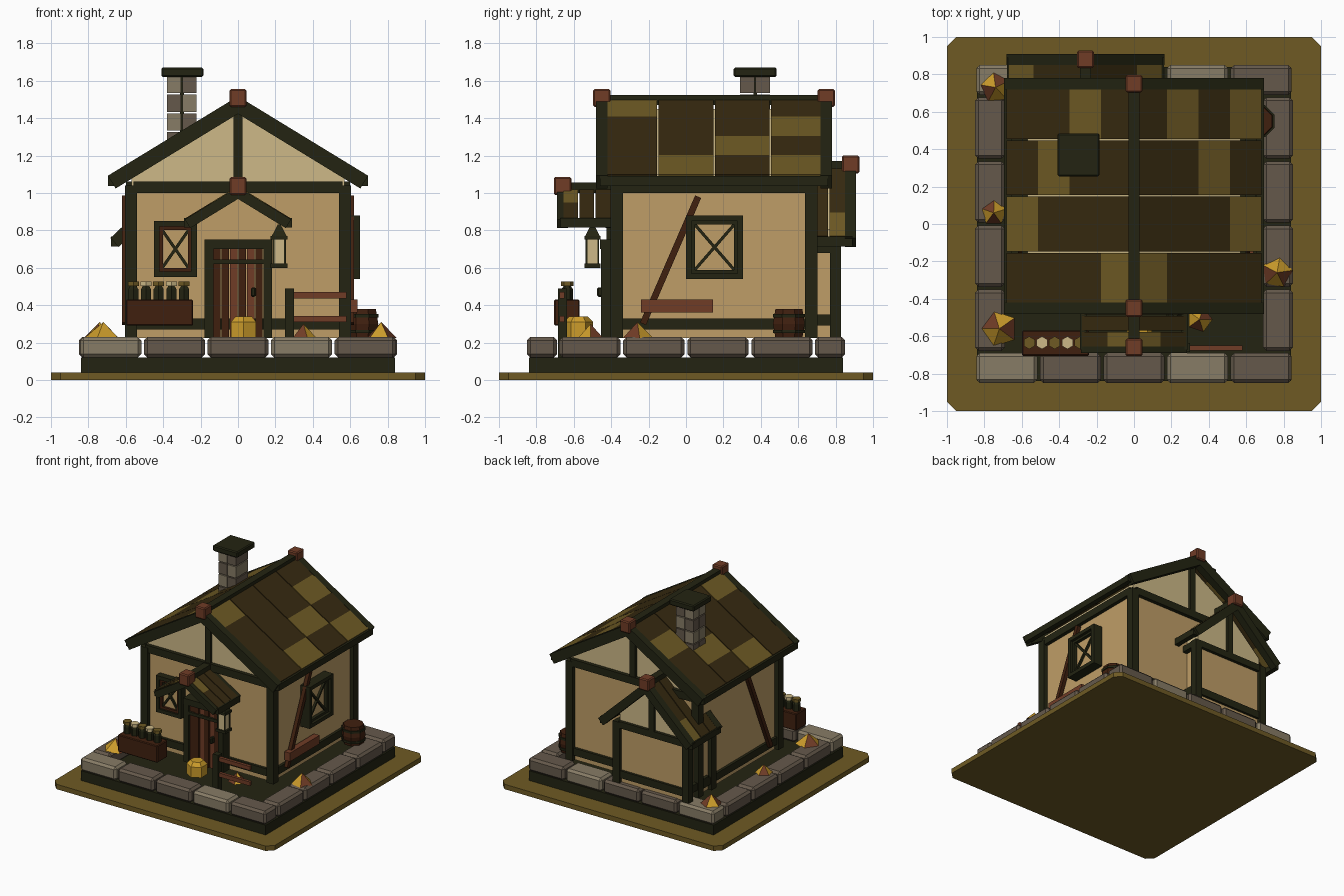
import bpy, bmesh, math
from mathutils import Vector, Matrix

if "Cube" in bpy.data.objects:
    bpy.data.objects.remove(bpy.data.objects["Cube"])


def material(name, hexcode):
    m = bpy.data.materials.new(name)
    rgb = [int(hexcode[i:i + 2], 16) / 255 for i in (0, 2, 4)]
    m.diffuse_color = [((c + 0.055) / 1.055) ** 2.4 for c in rgb] + [1]
    m.use_nodes = True
    m.node_tree.nodes["Principled BSDF"].inputs["Base Color"].default_value = m.diffuse_color
    return m


DARK = material("dark timber", "232412")
OLIVE = material("olive mustard", "6e5a24")
ROOF = material("dark thatch", "372a10")
LIGHT = material("light stone", "877c66")
GREY = material("grey stone", "65594b")
TAN = material("tan plaster", "bf9e67")
CREAM = material("cream plaster", "cdb987")
BROWN = material("dark brown wood", "40200f")
RED = material("red brown wood", "703c26")
GOLD = material("gold", "cc9c2b")


def finish(name, bm, *mats, bevel=0):
    bmesh.ops.recalc_face_normals(bm, faces=bm.faces)
    me = bpy.data.meshes.new(name)
    bm.to_mesh(me)
    bm.free()
    ob = bpy.data.objects.new(name, me)
    bpy.context.collection.objects.link(ob)
    for m in mats:
        me.materials.append(m)
    if bevel:
        b = ob.modifiers.new("bevel", 'BEVEL')
        b.width, b.segments = bevel, 1
    return ob


def box(name, x0, x1, y0, y1, z0, z1, mat, bevel=0):
    bm = bmesh.new()
    size = Matrix.Diagonal((abs(x1 - x0), abs(y1 - y0), abs(z1 - z0), 1))
    mid = Matrix.Translation(((x0 + x1) / 2, (y0 + y1) / 2, (z0 + z1) / 2))
    bmesh.ops.create_cube(bm, size=1, matrix=mid @ size)
    return finish(name, bm, mat, bevel=bevel)


def beam(name, p, q, axis, depth, thick, mat):
    """Bar from p to q; depth runs along axis, thick across it."""
    p, q, a = Vector(p), Vector(q), Vector(axis)
    d = (q - p).normalized()
    rot = Matrix((d, a, d.cross(a))).transposed().to_4x4()
    bm = bmesh.new()
    bmesh.ops.create_cube(bm, size=1, matrix=Matrix.Translation((p + q) / 2) @ rot
                          @ Matrix.Diagonal(((q - p).length, depth, thick, 1)))
    return finish(name, bm, mat)


def cone(name, x, y, z0, z1, r0, r1, sides, mat, turn=0, mats=()):
    bm = bmesh.new()
    bmesh.ops.create_cone(bm, cap_ends=True, segments=sides, radius1=r0, radius2=r1, depth=z1 - z0,
                          matrix=Matrix.Translation((x, y, (z0 + z1) / 2)) @ Matrix.Rotation(turn, 4, 'Z'))
    if mats:
        for i, f in enumerate(bm.faces):
            f.material_index = i % 2
    return finish(name, bm, mat, *mats)


def gable(name, cx, half, z0, ridge, slope, y0, y1, mat):
    zs = ridge - half * slope
    prof = [(-half, z0), (half, z0), (half, zs), (0, ridge), (-half, zs)]
    bm = bmesh.new()
    f = bm.faces.new([bm.verts.new((cx + x, y0, z)) for x, z in prof])
    ext = bmesh.ops.extrude_face_region(bm, geom=[f])
    bmesh.ops.translate(bm, vec=(0, y1 - y0, 0), verts=[v for v in ext['geom'] if isinstance(v, bmesh.types.BMVert)])
    return finish(name, bm, mat)


def roof(name, cx, rz, half, ez, y0, y1, rows, cols, thick, caps):
    """Pitched roof: rafters at both ends, ridge, eaves, chequered panels, ridge caps."""
    slope = (rz - ez) / half
    box(name + "_ridge", cx - .03, cx + .03, y0 + .01, y1 - .01, rz, rz + .055, DARK)
    for cy in caps:
        box(name + "_ridge_cap", cx - .045, cx + .045, cy - .047, cy + .047, rz - .01, rz + .085, RED, .008)
    for s in (-1, 1):
        for y in (y0 + .03, y1 - .03):
            beam(name + "_rafter", (cx, y, rz), (cx + s * half, y, ez), (0, 1, 0), .06, thick, DARK)
        xe = cx + s * half
        box(name + "_eave", xe - .02, xe + .02, y0 + .02, y1 - .02, ez - .02, ez + .032, DARK)
        ys, pitch = y0 + .03, (y1 - y0 - .06) / cols
        for c in range(cols):
            for r in range(rows):
                a, b = half * r / rows, half * (r + 1) / rows
                light = (r + c) % 4 == 0 or (s > 0 and r == c == 3)
                y = ys + pitch * (c + .5)
                lift = thick * .35
                beam(name + "_panel", (cx + s * a, y, rz - a * slope + lift),
                     (cx + s * b, y, rz - b * slope + lift), (0, 1, 0), pitch - .008, .03,
                     OLIVE if light else ROOF)


def window(name, u0, u1, v0, v1, put, axis, inner):
    """Framed window with crossed bars; put maps (u, out, v) to the wall."""
    def part(n, a, b, c, d, o, m):
        p, q = put(a, 0, c), put(b, o, d)
        box(name + n, p[0], q[0], p[1], q[1], p[2], q[2], m)
    for i, (o, w, m) in enumerate(((0, .03, DARK), (.03, .018, inner))):
        a, b, c, d, h = u0 + o, u1 - o, v0 + o, v1 - o, .055 - o / 2
        part("_frame_side", a, a + w, c, d, h, m)
        part("_frame_side", b - w, b, c, d, h, m)
        part("_frame_rail", a + w, b - w, c, c + w, h, m)
        part("_frame_rail", a + w, b - w, d - w, d, h, m)
    part("_pane", u0 + .02, u1 - .02, v0 + .02, v1 - .02, .022, TAN)
    for c, d in ((v0, v1), (v1, v0)):
        s = 1 if d > c else -1
        beam(name + "_cross_bar", put(u0 + .035, .027, c + s * .035), put(u1 - .035, .027, d - s * .035),
             axis, .02, .016, DARK)


# Ground plate with clipped corners and dark foundation
bm = bmesh.new()
prof = [(1, .95), (.95, 1), (-.95, 1), (-1, .95), (-1, -.95), (-.95, -1), (.95, -1), (1, -.95)]
f = bm.faces.new([bm.verts.new((x, y, 0)) for x, y in prof])
e = bmesh.ops.extrude_face_region(bm, geom=[f])
bmesh.ops.translate(bm, vec=(0, 0, .04), verts=[v for v in e['geom'] if isinstance(v, bmesh.types.BMVert)])
finish("ground_plate", bm, OLIVE)
box("foundation", -.84, .84, -.84, .84, .04, .12, DARK)

# Ring of kerb stones
for s in (-1, 1):
    for i in range(5):
        x = -.85 + .34 * i
        box("kerb_stone", x + .007, x + .333, s * .69, s * .85, .12, .23, LIGHT if i % 3 == 0 else GREY, .018)
    for i in range(4):
        y = -.685 + .3425 * i
        box("kerb_stone_side", s * .69, s * .85, y + .007, y + .335, .12, .23, GREY, .018)

# Main house: walls, timber frame, gable, roof
box("house_walls", -.57, .57, -.37, .67, .225, 1.03, TAN)
gable("house_gable", 0, .57, 1.03, 1.45, .615, -.37, .67, CREAM)
for y in (-.37, .67):
    for s in (-1, 1):
        box("corner_post", s * .54, s * .605, y - .033, y + .033, .225, 1.04, DARK)
    box("gable_beam", -.56, .56, y - .03, y + .03, 1.0, 1.06, DARK)
    box("gable_post", -.025, .025, y - .025, y + .025, 1.06, 1.44, DARK)
    box("sill_beam", -.55, .55, y - .022, y + .022, .27, .33, DARK)
for s in (-1, 1):
    box("side_top_beam", s * .54, s * .6, -.36, .66, 1.0, 1.06, DARK)
    box("side_sill_beam", s * .55, s * .592, -.36, .66, .27, .33, DARK)
    beam("leaning_pole", (s * .605, -.23, .30), (s * .605, .065, .98), (1, 0, 0), .03, .035, BROWN)
roof("main_roof", 0, 1.47, .675, 1.058, -.48, .78, 4, 4, .08, (-.45, .75))

# Rear extension
box("extension_walls", -.56, .04, .5, .80, .225, .73, TAN)
gable("extension_gable", -.26, .30, .73, 1.09, .95, .5, .80, CREAM)
for x in (-.575, .055):
    box("extension_post", x - .03, x + .03, .77, .83, .225, .73, DARK)
    box("extension_side_beam", x - .025, x + .025, .55, .80, .68, .73, DARK)
    box("extension_side_sill", x - .02, x + .02, .55, .80, .29, .35, DARK)
box("extension_inner_post", -.605, -.55, .47, .53, .225, .74, DARK)
box("extension_beam", -.56, .04, .775, .825, .68, .735, DARK)
box("extension_sill", -.56, .04, .78, .82, .27, .33, DARK)
box("extension_gable_post", -.285, -.235, .775, .825, .73, 1.08, DARK)
roof("extension_roof", -.26, 1.115, .40, .735, .5, .91, 3, 3, .065, (.88,))

# Chimney: stacked stones around a dark core
box("chimney_core", -.31, -.29, .36, .38, 1.15, 1.62, DARK)
for k in range(5):
    for i in (0, 1):
        for j in (0, 1):
            x, y, z = -.38 + .082 * i, .29 + .082 * j, 1.13 + .1 * k
            box("chimney_stone", x, x + .076, y, y + .076, z + .004, z + .096, GREY if (k + i) % 2 else LIGHT)
box("chimney_cap", -.41, -.185, .255, .485, 1.62, 1.67, DARK, .008)

# Porch roof
roof("porch_roof", 0, 1.0, .27, .835, -.69, -.37, 2, 3, .055, (-.66,))

# Door
for i in range(6):
    x = -.135 + .045 * i
    box("door_plank", x + .003, x + .042, -.435 - .008 * (i % 2), -.37, .225, .715, RED if i in (2, 4) else BROWN)
for x in (-.155, .16):
    box("door_post", x - .023, x + .023, -.455, -.37, .225, .72, DARK)
box("door_lintel", -.178, .183, -.46, -.37, .70, .75, DARK)
box("door_strap", -.135, .135, -.452, -.43, .62, .645, DARK)
box("door_handle", .07, .095, -.475, -.43, .445, .495, DARK, .006)

# Windows on the front and right walls
window("front_window", -.45, -.22, .55, .85, lambda u, o, v: (u, -.37 - o, v), (0, 1, 0), BROWN)
window("right_window", 0, .305, .54, .88, lambda u, o, v: (.57 + o * 1.5, u, v), (1, 0, 0), DARK)

# Hanging lantern
lx, ly = .22, -.50
cone("lantern_hood", lx, ly, .77, .83, .055, .012, 4, DARK, math.pi / 4)
box("lantern_top", lx - .045, lx + .045, ly - .042, ly + .042, .75, .77, DARK)
box("lantern_glass", lx - .03, lx + .03, ly - .03, ly + .03, .62, .75, CREAM)
box("lantern_base", lx - .045, lx + .045, ly - .042, ly + .042, .6, .622, DARK)
for i in (-1, 1):
    for j in (-1, 1):
        box("lantern_bar", lx + i * .026, lx + i * .036, ly + j * .026, ly + j * .036, .62, .76, DARK)

# Crate of bottles
box("bottle_crate", -.6, -.24, -.705, -.57, .29, .43, BROWN, .006)
for i in range(5):
    x = -.56 + .068 * i
    cone("bottle_body", x, -.635, .43, .485, .031, .031, 6, DARK)
    cone("bottle_neck", x, -.635, .485, .505, .031, .018, 6, DARK)
    cone("bottle_cap", x, -.635, .503, .527, .034, .034, 6, CREAM if i % 2 else OLIVE)

# Fence beside the door
box("fence_post", .25, .30, -.685, -.635, .12, .49, DARK)
for z in (.31, .437):
    box("fence_rail", .30, .58, -.675, -.65, z, z + .033, RED)

# Plank against the right wall, and barrel
box("side_plank", .59, .64, -.24, .145, .36, .43, RED)
bx, by = .665, .55
cone("barrel_lower", bx, by, .225, .30, .078, .092, 8, BROWN, math.pi / 8)
cone("barrel_upper", bx, by, .30, .38, .092, .078, 8, BROWN, math.pi / 8)
for z in (.25, .335):
    cone("barrel_hoop", bx, by, z, z + .018, .093, .093, 8, DARK, math.pi / 8)

# Gold block and faceted ore heaps
cone("gold_block_base", .03, -.575, .225, .31, .078, .078, 6, GOLD)
cone("gold_block_top", .03, -.575, .31, .34, .078, .05, 6, GOLD)
heaps = [(-.72, -.56, .10, .08), (-.74, .73, .085, .08), (-.75, .06, .07, .07), (.765, -.26, .085, .08),
         (.35, -.51, .07, .07)]
for n, (x, y, r, h) in enumerate(heaps):
    cone("ore_heap", x, y, .225, .23 + h, r, 0, 5, GOLD, n * 1.1 + .3, (RED,))
